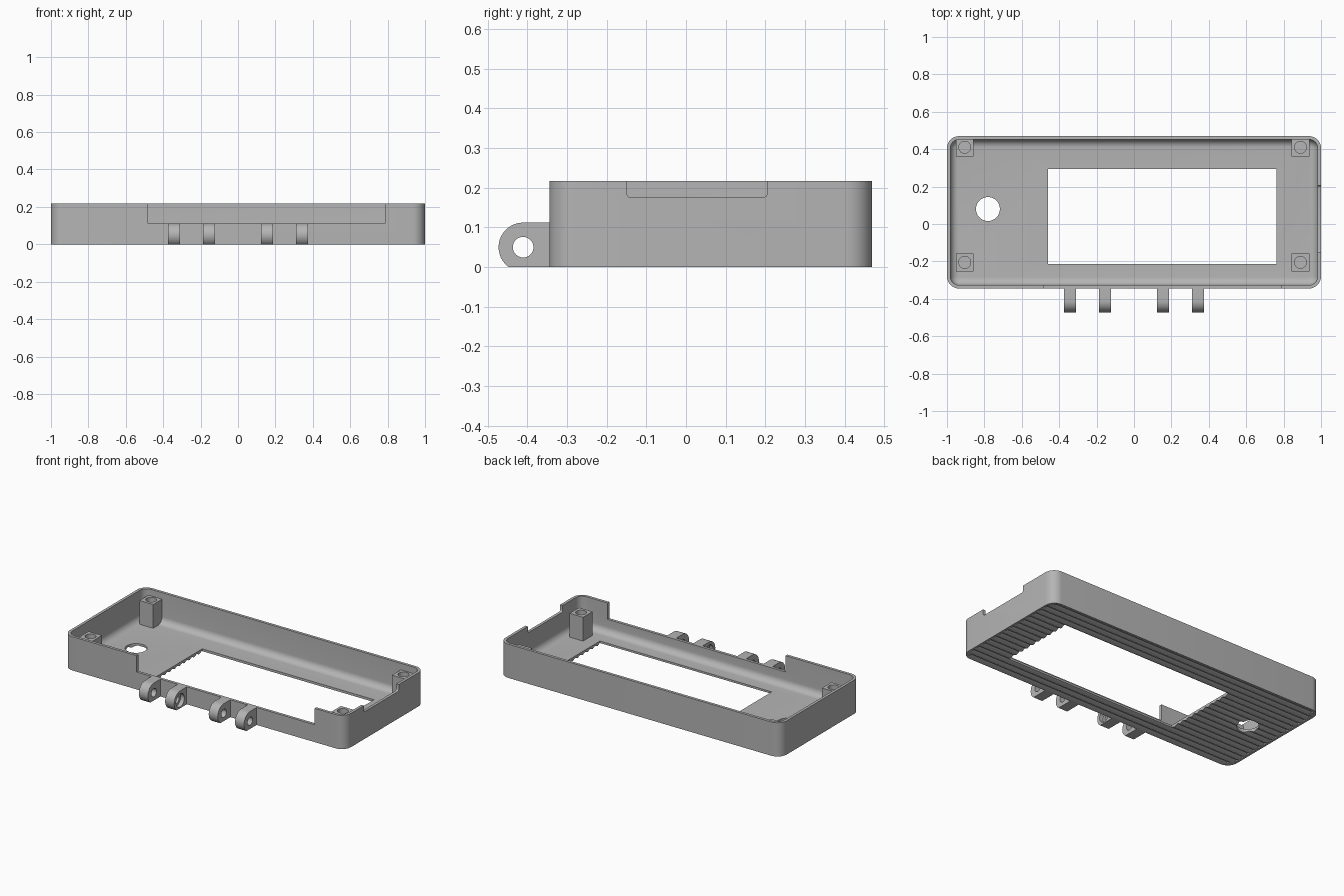
import bpy, bmesh, math

cube = bpy.data.objects.get("Cube")
if cube:
    bpy.data.objects.remove(cube, do_unlink=True)

grey = bpy.data.materials.new("plain grey")
grey.use_nodes = True
colour = (0.46, 0.46, 0.46, 1)
grey.diffuse_color = colour
grey.node_tree.nodes["Principled BSDF"].inputs["Base Color"].default_value = colour

X0, X1, Y0, Y1 = -1.0, 1.0, -0.345, 0.47
HEIGHT, WALL, FLOOR, CORNER, FILLET = 0.217, 0.018, 0.022, 0.065, 0.042


def loft(name, rings):
    """Closed solid through matching rings of points."""
    bm = bmesh.new()
    loops = [[bm.verts.new(p) for p in ring] for ring in rings]
    n = len(loops[0])
    for a, b in zip(loops, loops[1:]):
        for i in range(n):
            j = (i + 1) % n
            bm.faces.new((a[i], a[j], b[j], b[i]))
    bm.faces.new(loops[0][::-1])
    bm.faces.new(loops[-1])
    bmesh.ops.recalc_face_normals(bm, faces=bm.faces)
    mesh = bpy.data.meshes.new(name)
    bm.to_mesh(mesh)
    bm.free()
    mesh.materials.append(grey)
    obj = bpy.data.objects.new(name, mesh)
    bpy.context.collection.objects.link(obj)
    return obj


def prism(name, pts, axis, lo, hi):
    """Extrude a 2D outline along x (outline in y, z) or z (outline in x, y)."""
    if axis == "x":
        return loft(name, [[(t, a, b) for a, b in pts] for t in (lo, hi)])
    return loft(name, [[(a, b, t) for a, b in pts] for t in (lo, hi)])


def rect(x0, x1, y0, y1):
    return [(x0, y0), (x1, y0), (x1, y1), (x0, y1)]


def arc(cx, cy, r, start, end, steps):
    angles = [math.radians(start + (end - start) * i / steps) for i in range(steps + 1)]
    return [(cx + r * math.cos(t), cy + r * math.sin(t)) for t in angles]


def circle(cx, cy, r, sides=32):
    return arc(cx, cy, r, 0, 360, sides)[:-1]


def rounded(x0, x1, y0, y1, r, steps=8):
    corners = [(x1 - r, y1 - r), (x0 + r, y1 - r), (x0 + r, y0 + r), (x1 - r, y0 + r)]
    return [p for i, (x, y) in enumerate(corners)
            for p in arc(x, y, r, 90 * i, 90 * i + 90, steps)]


def cut(obj, cutter):
    mod = obj.modifiers.new("cut", "BOOLEAN")
    mod.operation, mod.solver, mod.object = "DIFFERENCE", "EXACT", cutter
    bpy.context.view_layer.objects.active = obj
    bpy.ops.object.modifier_apply(modifier=mod.name)
    bpy.data.objects.remove(cutter, do_unlink=True)


def smooth(obj):
    bpy.ops.object.select_all(action="DESELECT")
    obj.select_set(True)
    bpy.context.view_layer.objects.active = obj
    bpy.ops.object.shade_smooth_by_angle(angle=math.radians(30))


def inset_ring(inset, z):
    pts = rounded(X0 + inset, X1 - inset, Y0 + inset, Y1 - inset, CORNER - inset)
    return [(x, y, z) for x, y in pts]


# Tray with a hollow whose floor edge is filleted
tray = loft("tray", [inset_ring(0, 0), inset_ring(0, HEIGHT)])
rings = []
for i in range(9):
    t = math.pi / 2 * i / 8
    rings.append(inset_ring(WALL + FILLET * (1 - math.sin(t)),
                            FLOOR + FILLET * (1 - math.cos(t))))
rings.append(inset_ring(WALL, HEIGHT + 0.1))
cut(tray, loft("hollow", rings))

# Display window and round floor hole
cut(tray, prism("window", rect(-0.46, 0.762, -0.214, 0.294), "z", -0.1, 0.1))
cut(tray, prism("floor_hole", circle(-0.781, 0.08, 0.064), "z", -0.1, 0.1))

# Rim notches at the front and on the left end
cut(tray, prism("front_notch", rect(-0.48, 0.787, -0.4, -0.315), "z", 0.112, 0.3))
cut(tray, prism("end_notch", rounded(-0.15, 0.205, 0.175, 0.3, 0.012, 4), "x", 0.97, 1.1))

# Lengthwise grip grooves under the floor
COUNT, PITCH, HALF = 16, 0.05, 0.022
for i in range(COUNT):
    y = (Y0 + Y1) / 2 + (i - (COUNT - 1) / 2) * PITCH
    end = 0.96 if i in (0, COUNT - 1) else 0.985
    groove = [(y - HALF, -0.02), (y + HALF, -0.02), (y + HALF, -0.0005),
              (y, 0.01), (y - HALF, -0.0005)]
    cut(tray, prism("groove", groove, "x", -end, end))
smooth(tray)

# Corner screw posts
for side, x in (("right", -0.905), ("left", 0.89)):
    for place, y in (("front", -0.205), ("back", 0.41)):
        s = 0.048
        post = prism(f"{place}_{side}_post", rect(x - s, x + s, y - s, y + s),
                     "z", FLOOR - 0.007, 0.175)
        cut(post, prism("screw_hole", circle(x, y, 0.032), "z", 0.05, 0.3))
        smooth(post)

# Hinge lugs, the inner pair recessed for screw heads
CY, CZ, R = -0.411, 0.05, 0.062
flat = 180 + math.degrees(math.asin(CZ / R))
outline = [(-0.335, 0), (-0.335, CZ + R)] + arc(CY, CZ, R, 90, flat, 20)
for i, x in enumerate((-0.342, -0.155, 0.155, 0.342)):
    lug = prism(f"hinge_lug_{i + 1}", outline, "x", x - 0.032, x + 0.032)
    cut(lug, prism("pin_hole", circle(CY, CZ, 0.026), "x", x - 0.1, x + 0.1))
    if abs(x) < 0.2:
        inner = -math.copysign(1, x)
        span = sorted((x + inner * 0.006, x + inner * 0.1))
        cut(lug, prism("head_recess", circle(CY, CZ, 0.042), "x", *span))
    smooth(lug)
